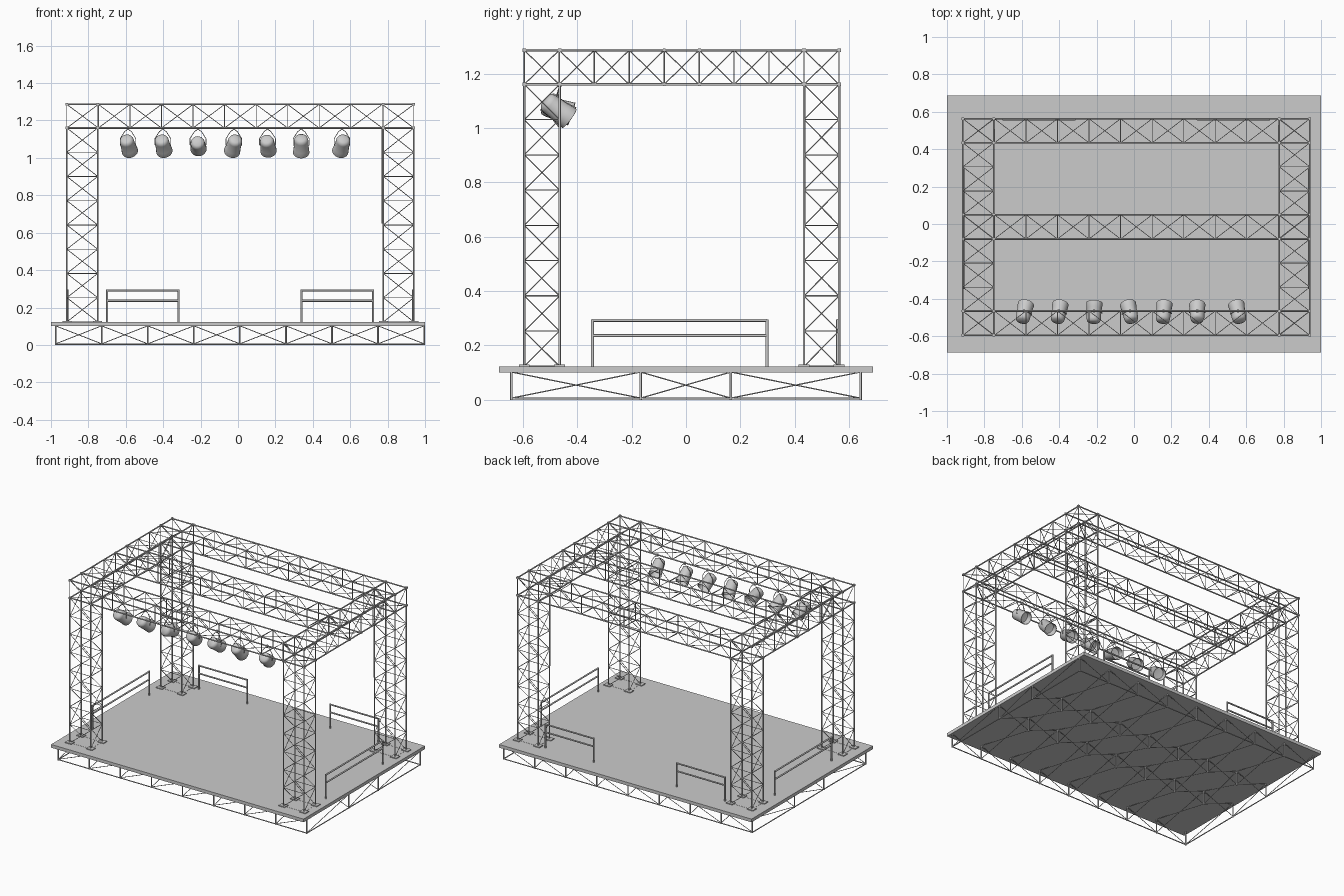
import bpy, bmesh, math
from mathutils import Vector, Matrix, Euler

if "Cube" in bpy.data.objects:
    bpy.data.objects.remove(bpy.data.objects["Cube"])


def finish(name, bm, smooth=True):
    me = bpy.data.meshes.new(name)
    bmesh.ops.recalc_face_normals(bm, faces=bm.faces)
    bm.to_mesh(me)
    bm.free()
    ob = bpy.data.objects.new(name, me)
    bpy.context.collection.objects.link(ob)
    if smooth:
        bpy.ops.object.select_all(action='DESELECT')
        ob.select_set(True)
        bpy.context.view_layer.objects.active = ob
        bpy.ops.object.shade_smooth_by_angle(angle=math.radians(50))
    return ob


def tube(bm, a, b, r, n=8):
    a, b = Vector(a), Vector(b)
    d = b - a
    m = Matrix.Translation((a + b) / 2) @ d.to_track_quat('Z', 'Y').to_matrix().to_4x4()
    bmesh.ops.create_cone(bm, cap_ends=True, segments=n, radius1=r, radius2=r,
                          depth=d.length, matrix=m)


def box(bm, c, s):
    bmesh.ops.create_cube(bm, size=1, matrix=Matrix.Translation(c) @ Matrix.Diagonal((*s, 1)))


def truss(name, axis, lo, hi, bays):
    """Box truss: four chords, square rings and zigzag braces on each face."""
    bm = bmesh.new()
    b, c = [k for k in range(3) if k != axis]

    def node(k, i):
        p = [0, 0, 0]
        p[axis] = lo[axis] + (hi[axis] - lo[axis]) * i / bays
        p[b] = (lo, hi, hi, lo)[k % 4][b]
        p[c] = (lo, lo, hi, hi)[k % 4][c]
        return p

    for k in range(4):
        tube(bm, node(k, 0), node(k, bays), 0.0045)
        for i in range(bays + 1):
            tube(bm, node(k, i), node(k + 1, i), 0.0022, 6)
        for i in range(bays):
            f = i % 2
            tube(bm, node(k + f, i), node(k + 1 - f, i + 1), 0.002, 6)
    return finish(name, bm)


DECK, LOW, TOP = 0.123, 1.16, 1.286
XS = ((-0.915, -0.75), (0.777, 0.94))
YS = ((-0.595, -0.465), (0.434, 0.563))
MID = (-0.08, 0.05)

# Stage deck
bm = bmesh.new()
box(bm, (0, 0, 0.1115), (2, 1.374, 0.023))
finish("stage_deck", bm, False)

# Scaffold under the deck: posts, cross braces (single on the outside), outer bottom rails
gx = [-0.975 + 1.97 * i / 8 for i in range(9)]
gy = [-0.642, -0.167, 0.165, 0.642]
zb, zt = 0.006, 0.102
bm = bmesh.new()
for x in gx:
    for y in gy:
        tube(bm, (x, y, 0), (x, y, zt), 0.0045)
    for y0, y1 in zip(gy, gy[1:]):
        tube(bm, (x, y0, zb), (x, y1, zt), 0.0022, 6)
        if x not in (gx[0], gx[-1]):
            tube(bm, (x, y0, zt), (x, y1, zb), 0.0022, 6)
for y in gy:
    for x0, x1 in zip(gx, gx[1:]):
        tube(bm, (x0, y, zb), (x1, y, zt), 0.0022, 6)
        if y not in (gy[0], gy[-1]):
            tube(bm, (x0, y, zt), (x1, y, zb), 0.0022, 6)
for y in (gy[0], gy[-1]):
    tube(bm, (gx[0], y, 0.004), (gx[-1], y, 0.004), 0.0035)
for x in (gx[0], gx[-1]):
    tube(bm, (x, gy[0], 0.004), (x, gy[-1], 0.004), 0.0035)
finish("deck_scaffold", bm)

# Corner towers
for xn, (x0, x1) in zip(("left", "right"), XS):
    for yn, (y0, y1) in zip(("front", "back"), YS):
        truss(f"{yn}_{xn}_tower", 2, (x0, y0, DECK), (x1, y1, LOW), 8)

# Roof beams
for n, (y0, y1) in zip(("front", "middle", "back"), (YS[0], MID, YS[1])):
    truss(f"{n}_beam", 0, (XS[0][0], y0, LOW), (XS[1][1], y1, TOP), 11)
for n, (x0, x1) in zip(("left", "right"), XS):
    truss(f"{n}_side_beam", 1, (x0, YS[0][0], LOW), (x1, YS[1][1], TOP), 9)

# Base plates and corner joints
plates, joints = bmesh.new(), bmesh.new()
for x in XS[0] + XS[1]:
    for y in YS[0] + YS[1]:
        box(plates, (x, y, DECK + 0.003), (0.048, 0.04, 0.006))
    for y in YS[0] + MID + YS[1]:
        for z in (LOW, TOP):
            s = 0.011 if y in MID else 0.013
            box(joints, (x, y, z), (s, s, s))
finish("base_plates", plates, False)
finish("truss_joints", joints, False)

# Guard rails on both sides and at the back
rails = {"left_rail": ((-0.912, -0.344), (-0.912, 0.298)),
         "right_rail": ((0.937, -0.344), (0.937, 0.298)),
         "back_left_rail": ((-0.70, 0.558), (-0.317, 0.558)),
         "back_right_rail": ((0.34, 0.558), (0.722, 0.558))}
for name, (a, b) in rails.items():
    bm = bmesh.new()
    for z in (0.236, 0.292):
        tube(bm, (*a, z), (*b, z), 0.0055)
    for p in (a, b):
        tube(bm, (*p, DECK), (*p, 0.296), 0.0055)
    finish(name, bm)

# Hanging cable on the back right tower
bm = bmesh.new()
tube(bm, (0.772, 0.436, 0.65), (0.772, 0.436, LOW), 0.004)
finish("hanging_cable", bm)

# Spotlights: (x, yaw, downward pitch)
profile = [(0, -.058), (.022, -.057), (.034, -.05), (.038, -.036), (.040, .02),
           (.041, .022), (.044, .056), (.041, .056), (.037, .022), (0, .018)]
lamps = [(-.588, 13, 36), (-.402, 11, 36), (-.214, 3, 18), (-.022, -13, 36),
         (.158, 6, 32), (.338, 0, 44), (.556, -12, 36)]
for i, (x, yaw, pitch) in enumerate(lamps, 1):
    c = Vector((x, -0.474, 1.068))
    rot = Euler((math.radians(-90 - pitch), 0, math.radians(-yaw))).to_matrix().to_4x4()
    bm = bmesh.new()
    vs = [bm.verts.new((r, 0, z)) for r, z in profile]
    es = [bm.edges.new(e) for e in zip(vs, vs[1:])]
    bmesh.ops.spin(bm, geom=vs + es, axis=(0, 0, 1), cent=(0, 0, 0),
                   angle=math.tau, steps=24, use_duplicate=False)
    bmesh.ops.remove_doubles(bm, verts=bm.verts, dist=1e-4)
    bm.transform(Matrix.Translation(c) @ rot)
    finish(f"spotlight_{i}", bm)

    # Yoke and clamp
    bm = bmesh.new()
    side = Matrix.Rotation(math.radians(-yaw), 3, 'Z') @ Vector((0.043, 0, 0))
    top = Vector((x, YS[0][1], LOW - 0.006))
    for s in (-1, 1):
        pts = [c + side * s * 0.85, c + side * s,
               c + side * s + Vector((0, 0.003, 0.035)),
               top + side * s * 0.45 - Vector((0, 0, 0.014)), top]
        for p, q in zip(pts, pts[1:]):
            tube(bm, p, q, 0.002, 6)
    box(bm, top + Vector((0, 0, 0.004)), (0.012, 0.014, 0.016))
    finish(f"yoke_{i}", bm)
